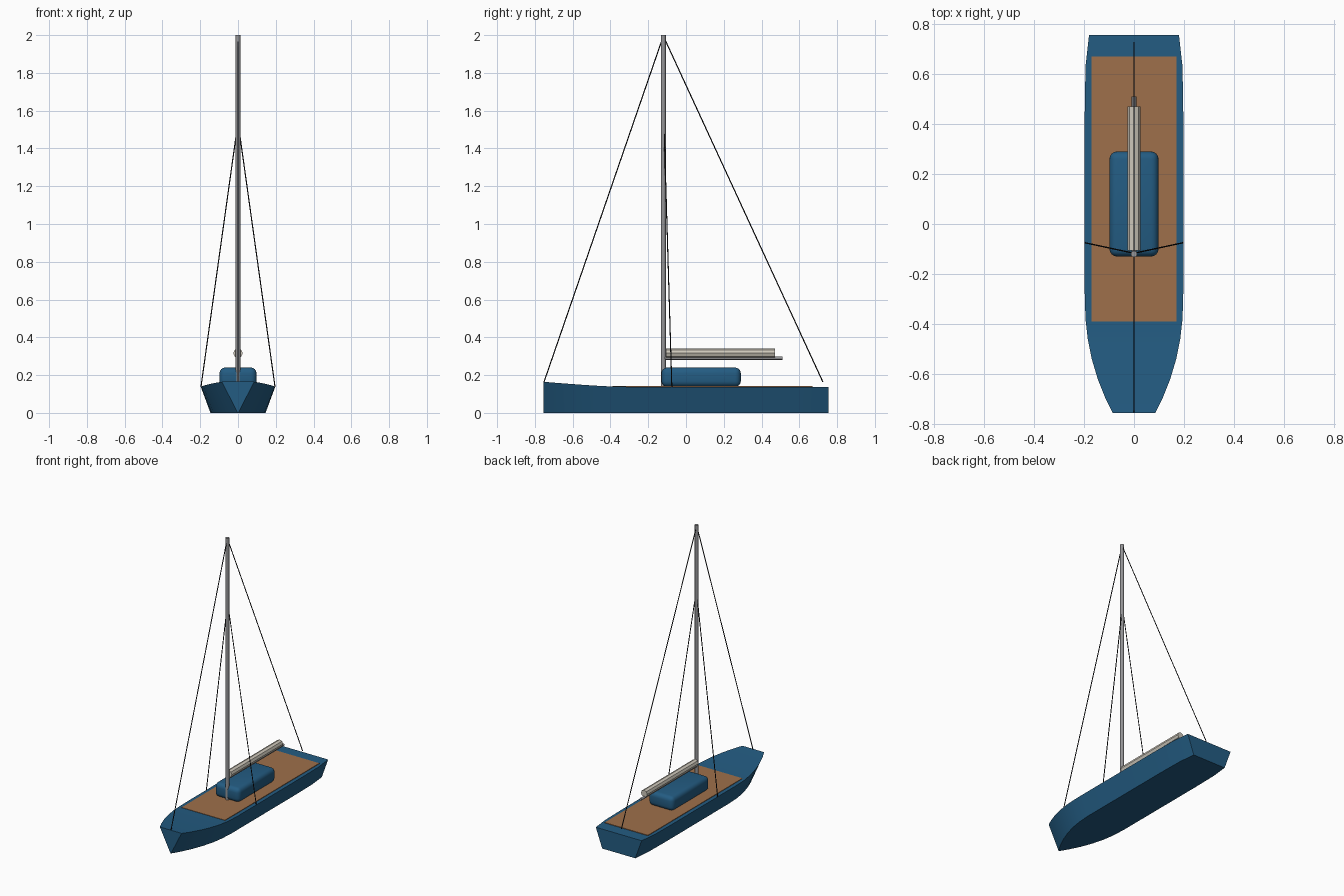
import bpy
import bmesh
from mathutils import Vector

cube = bpy.data.objects.get("Cube")
if cube:
    bpy.data.objects.remove(cube, do_unlink=True)


def material(name, rgb, rough=0.6):
    m = bpy.data.materials.new(name)
    m.use_nodes = True
    m.diffuse_color = (*rgb, 1)
    bsdf = m.node_tree.nodes["Principled BSDF"]
    bsdf.inputs["Base Color"].default_value = (*rgb, 1)
    bsdf.inputs["Roughness"].default_value = rough
    return m


BLUE = material("hull blue", (0.017, 0.107, 0.225))
WOOD = material("deck wood", (0.345, 0.162, 0.07))
METAL = material("spar grey", (0.3, 0.3, 0.31))
CANVAS = material("sail canvas", (0.62, 0.58, 0.5))
BLACK = material("rigging black", (0.01, 0.01, 0.012))


def finish(name, bm, mat, smooth=False):
    bmesh.ops.recalc_face_normals(bm, faces=bm.faces)
    me = bpy.data.meshes.new(name)
    bm.to_mesh(me)
    bm.free()
    me.materials.append(mat)
    ob = bpy.data.objects.new(name, me)
    bpy.context.collection.objects.link(ob)
    if smooth:
        bpy.ops.object.select_all(action="DESELECT")
        ob.select_set(True)
        bpy.context.view_layer.objects.active = ob
        bpy.ops.object.shade_smooth_by_angle(angle=0.6)
    return ob


def rod(name, start, end, radius, mat, sides=12, smooth=True):
    """Closed cylinder between two points."""
    a, b = Vector(start), Vector(end)
    bm = bmesh.new()
    bmesh.ops.create_cone(bm, cap_ends=True, segments=sides, radius1=radius,
                          radius2=radius, depth=(b - a).length)
    turn = (b - a).to_track_quat("Z", "Y").to_matrix()
    bmesh.ops.rotate(bm, verts=bm.verts, matrix=turn)
    bmesh.ops.translate(bm, verts=bm.verts, vec=(a + b) / 2)
    return finish(name, bm, mat, smooth)


def box(name, low, high, mat, bevel=0.0):
    low, high = Vector(low), Vector(high)
    bm = bmesh.new()
    bmesh.ops.create_cube(bm, size=1)
    bmesh.ops.scale(bm, verts=bm.verts, vec=high - low)
    bmesh.ops.translate(bm, verts=bm.verts, vec=(low + high) / 2)
    if bevel:
        bmesh.ops.bevel(bm, geom=bm.edges[:], offset=bevel, segments=4,
                        profile=0.5, affect="EDGES")
    return finish(name, bm, mat, bool(bevel))


# Hull: stations of (y, deck half-width, bottom half-width, deck height)
stations = [
    (-0.755, 0.085, 0.002, 0.165), (-0.70, 0.113, 0.035, 0.160),
    (-0.62, 0.145, 0.075, 0.154), (-0.54, 0.169, 0.105, 0.148),
    (-0.46, 0.185, 0.127, 0.143), (-0.38, 0.194, 0.140, 0.139),
    (-0.28, 0.197, 0.146, 0.138), (0.45, 0.197, 0.146, 0.138),
    (0.63, 0.194, 0.143, 0.138), (0.755, 0.180, 0.130, 0.138),
]
bm = bmesh.new()
rings = [[bm.verts.new(p) for p in
          ((-top, y, z), (top, y, z), (low, y, 0), (-low, y, 0))]
         for y, top, low, z in stations]
for r, s in zip(rings, rings[1:]):
    for i in range(4):
        j = (i + 1) % 4
        bm.faces.new((r[i], r[j], s[j], s[i]))
bm.faces.new(rings[0])
bm.faces.new(rings[-1])
finish("hull", bm, BLUE, True)

# Deck planking and cabin
box("deck", (-0.17, -0.39, 0.134), (0.17, 0.67, 0.142), WOOD)
box("cabin", (-0.098, -0.13, 0.138), (0.098, 0.29, 0.24), BLUE, 0.03)

# Spars and furled sail
rod("mast", (0, -0.12, 0.14), (0, -0.12, 2.0), 0.013, METAL)
rod("boom", (0, -0.11, 0.29), (0, 0.51, 0.29), 0.009, METAL)
rod("furled_sail", (0, -0.105, 0.316), (0, 0.47, 0.316), 0.025, CANVAS, 8)

# Standing rigging
masthead = (0, -0.12, 1.995)
rod("forestay", (0, -0.752, 0.163), masthead, 0.003, BLACK, 6)
rod("backstay", (0, 0.725, 0.163), masthead, 0.003, BLACK, 6)
for side, sign in (("left", 1), ("right", -1)):
    rod(side + "_shroud", (sign * 0.196, -0.075, 0.138),
        (0, -0.117, 1.54), 0.003, BLACK, 6)
